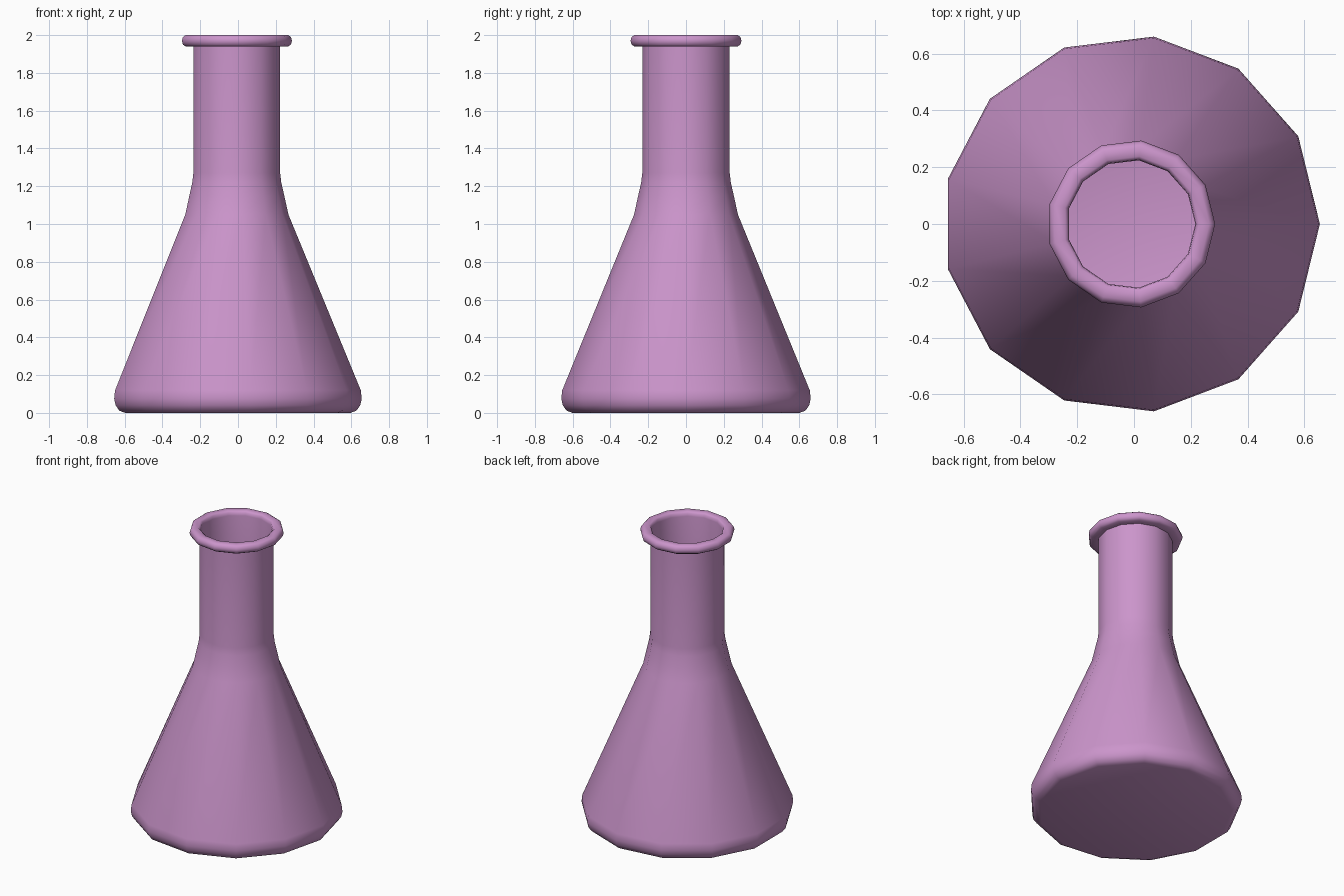
import bpy, bmesh, math

if "Cube" in bpy.data.objects:
    bpy.data.objects.remove(bpy.data.objects["Cube"])

SIDES = 13
AXIS_X = -0.01  # odd side count: shift so the bounds are centred

# Half profile (radius, z): outer base -> cone -> neck -> rolled lip -> inner wall -> floor
outer = [(0, 0), (0.605, 0), (0.637, 0.012), (0.657, 0.04), (0.665, 0.075), (0.66, 0.12),
         (0.277, 1.05), (0.255, 1.15), (0.239, 1.22), (0.233, 1.27), (0.233, 1.94)]
lip = [(0.275, 1.94), (0.29, 1.95), (0.296, 1.97), (0.29, 1.99), (0.275, 2.0),
       (0.24, 2.0), (0.229, 1.99)]
inner = [(0.226, 1.97), (0.226, 1.27), (0.232, 1.22), (0.248, 1.15), (0.27, 1.05),
         (0.652, 0.12), (0.657, 0.075), (0.65, 0.043), (0.602, 0.008), (0, 0.008)]

# Lathe the profile around z
bm = bmesh.new()
verts = [bm.verts.new((r, 0, z)) for r, z in outer + lip + inner]
edges = [bm.edges.new(pair) for pair in zip(verts, verts[1:])]
bmesh.ops.spin(bm, geom=verts + edges, cent=(0, 0, 0), axis=(0, 0, 1),
               angle=math.tau, steps=SIDES, use_duplicate=False)
bmesh.ops.remove_doubles(bm, verts=bm.verts, dist=0.0005)
bmesh.ops.recalc_face_normals(bm, faces=bm.faces)
mesh = bpy.data.meshes.new("flask")
bm.to_mesh(mesh)
bm.free()

flask = bpy.data.objects.new("flask", mesh)
flask.location.x = AXIS_X
bpy.context.collection.objects.link(flask)

# Smooth glass, with a crease only where the lip meets the neck
bpy.context.view_layer.objects.active = flask
flask.select_set(True)
bpy.ops.object.shade_smooth_by_angle(angle=math.radians(60))

glass = bpy.data.materials.new("pink_glass")
glass.diffuse_color = (0.6, 0.3, 0.6, 1)
glass.use_nodes = True
glass.node_tree.nodes["Principled BSDF"].inputs["Base Color"].default_value = glass.diffuse_color
mesh.materials.append(glass)
